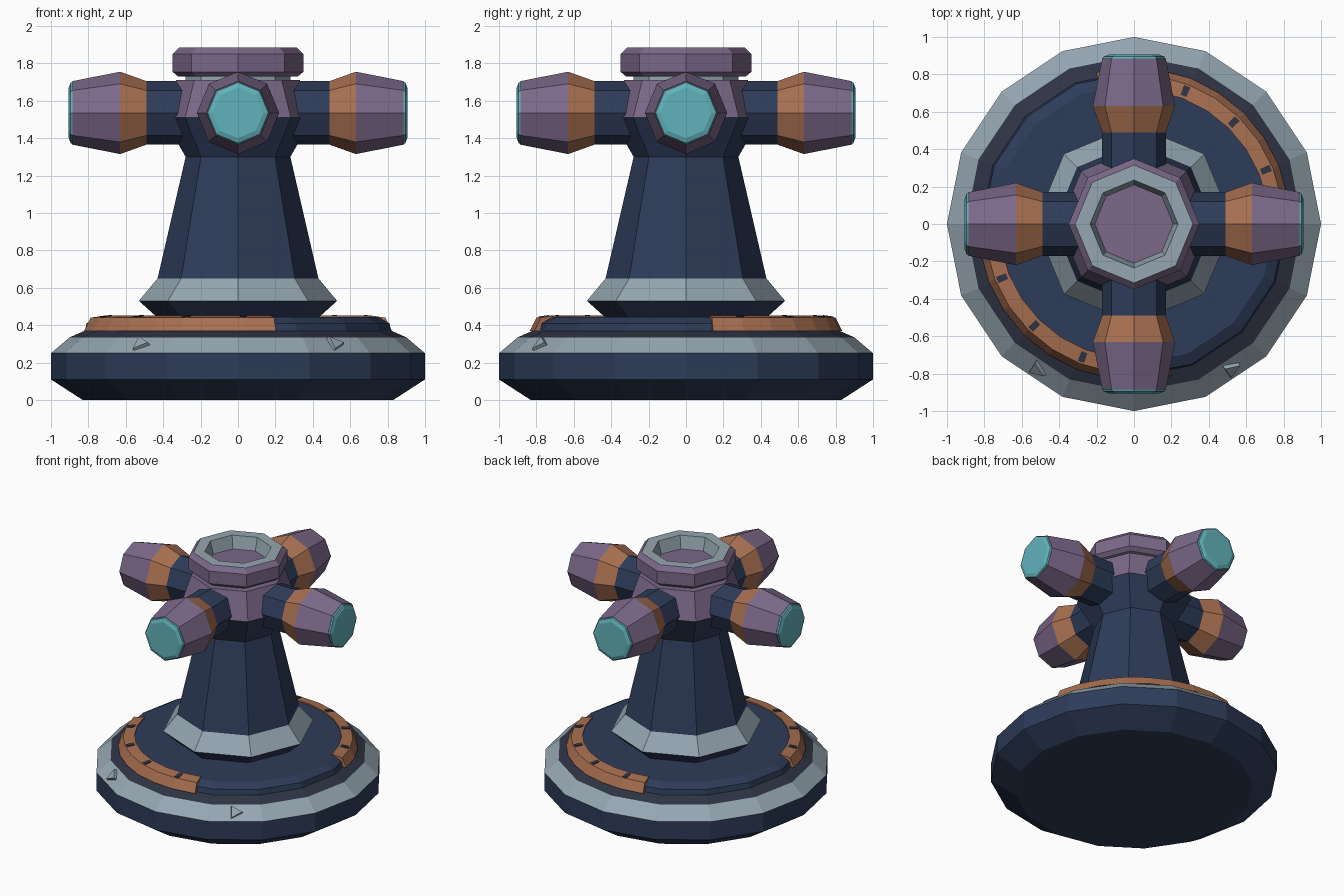
import bpy, bmesh, math
from mathutils import Matrix, Vector

cube = bpy.data.objects.get("Cube")
if cube:
    bpy.data.objects.remove(cube)


def material(name, color):
    m = bpy.data.materials.new(name)
    m.use_nodes = True
    m.diffuse_color = (*color, 1)
    m.node_tree.nodes["Principled BSDF"].inputs["Base Color"].default_value = (*color, 1)
    return m


navy = material("navy", (0.027, 0.045, 0.1))
charcoal = material("charcoal", (0.028, 0.034, 0.058))
grey = material("pale_grey", (0.3, 0.38, 0.44))
purple = material("dusty_purple", (0.2, 0.14, 0.25))
orange = material("copper_orange", (0.39, 0.16, 0.08))
teal = material("teal", (0.12, 0.45, 0.5))


def finish(name, bm, mats):
    bmesh.ops.recalc_face_normals(bm, faces=bm.faces)
    mesh = bpy.data.meshes.new(name)
    bm.to_mesh(mesh)
    bm.free()
    for m in mats:
        mesh.materials.append(m)
    obj = bpy.data.objects.new(name, mesh)
    bpy.context.collection.objects.link(obj)
    return obj


def lathe(name, sides, bands, matrix=Matrix()):
    """Bands are (radius, height, material of the band below); the ends are capped."""
    bm = bmesh.new()
    mats = list(dict.fromkeys(b[2] for b in bands))
    rings = [[bm.verts.new(matrix @ Vector((r * math.cos(a), r * math.sin(a), z)))
              for a in (math.tau * i / sides for i in range(sides))] for r, z, _ in bands]
    for k in range(1, len(rings)):
        for i in range(sides):
            j = (i + 1) % sides
            f = bm.faces.new((rings[k - 1][i], rings[k - 1][j], rings[k][j], rings[k][i]))
            f.material_index = mats.index(bands[k][2])
    for k in (0, -1):
        bm.faces.new(rings[k]).material_index = mats.index(bands[k][2])
    return finish(name, bm, mats)


def arc_bar(name, start, end, steps, section, mat):
    """Sweep a (radius, height) section around the z axis."""
    bm = bmesh.new()
    rings = []
    for s in range(steps + 1):
        a = math.radians(start + (end - start) * s / steps)
        rings.append([bm.verts.new((r * math.cos(a), r * math.sin(a), z)) for r, z in section])
    n = len(section)
    for p, q in zip(rings, rings[1:]):
        for i in range(n):
            bm.faces.new((p[i], p[(i + 1) % n], q[(i + 1) % n], q[i]))
    bm.faces.new(rings[0])
    bm.faces.new(rings[-1])
    return finish(name, bm, [mat])


# Round base with a pale bevel and a raised plate
lathe("base", 16, [(0.83, 0, navy), (1, 0.11, navy), (1, 0.25, navy), (0.9, 0.335, grey),
                   (0.82, 0.37, charcoal)])
lathe("base_plate", 16, [(0.82, 0.36, navy), (0.81, 0.41, navy), (0.75, 0.443, navy)])

# Pillar with flared collar and hub
lathe("pillar", 8, [(0.43, 0.44, navy), (0.53, 0.53, navy), (0.43, 0.65, grey),
                    (0.28, 1.3, navy), (0.4, 1.51, navy), (0.33, 1.71, purple)])

# Hollow cap on a short neck
lathe("cap_neck", 8, [(0.28, 1.7, grey), (0.28, 1.74, grey)])
lathe("cap", 8, [(0.32, 1.73, grey), (0.35, 1.755, purple), (0.35, 1.85, purple),
                 (0.315, 1.885, purple), (0.235, 1.885, grey), (0.21, 1.79, grey),
                 (0.2, 1.79, purple)])

# Four arms with glowing tips
for i, side in enumerate(("left", "back", "right", "front")):
    turn = (Matrix.Translation((0, 0, 1.535)) @ Matrix.Rotation(i * math.pi / 2, 4, "Z")
            @ Matrix.Rotation(math.pi / 2, 4, "Y"))
    lathe(side + "_arm", 8, [(0.17, 0.2, navy), (0.17, 0.49, navy), (0.22, 0.63, orange),
                             (0.17, 0.885, purple)], turn)
    lathe(side + "_arm_tip", 8, [(0.168, 0.88, teal), (0.162, 0.895, teal),
                                 (0.135, 0.905, teal)], turn)

# Two copper arcs, each with four dark slots
for side, offset in (("back", 0), ("front", 180)):
    arc_bar(side + "_arc", offset + 10, offset + 104, 8,
            [(0.72, 0.37), (0.72, 0.452), (0.8, 0.44), (0.835, 0.37)], orange)
    for k in range(4):
        a = offset + 22.3 + 23.3 * k
        arc_bar(f"{side}_arc_slot_{k + 1}", a - 1.3, a + 1.3, 1,
                [(0.735, 0.44), (0.735, 0.454), (0.79, 0.446), (0.79, 0.43)], charcoal)

# Small wedge markers on the front bevel
for side, angle in (("left", -56.25), ("right", -123.75)):
    bm = bmesh.new()
    place = (Matrix.Rotation(math.radians(angle), 4, "Z") @ Matrix.Translation((0.93, 0, 0.295))
             @ Matrix.Rotation(math.radians(48), 4, "Y") @ Matrix.Rotation(0, 4, "Z"))
    bmesh.ops.create_cone(bm, cap_ends=True, segments=3, radius1=0.06, radius2=0.05,
                          depth=0.04, matrix=place @ Matrix.Rotation(math.pi / 2, 4, "Z")
                          @ Matrix.Rotation(-math.pi / 2, 4, "Z"))
    finish(side + "_marker", bm, [grey])
